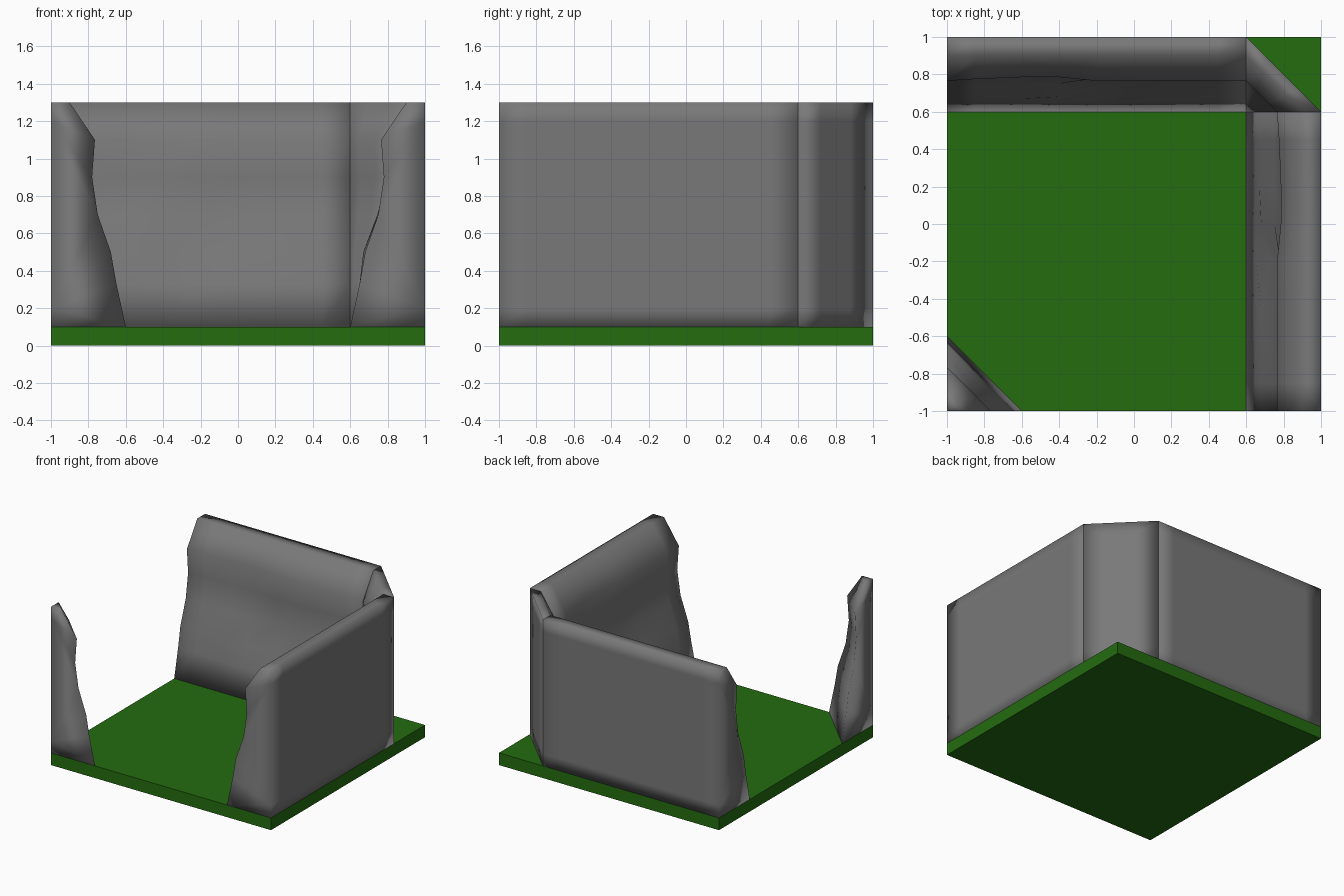
import bpy, bmesh
from mathutils import Matrix, Vector

if "Cube" in bpy.data.objects:
    bpy.data.objects.remove(bpy.data.objects["Cube"])


def material(name, rgb):
    m = bpy.data.materials.new(name)
    m.diffuse_color = (*rgb, 1)
    m.use_nodes = True
    m.node_tree.nodes["Principled BSDF"].inputs["Base Color"].default_value = m.diffuse_color
    return m


GRASS = material("grass green", (0.017, 0.15, 0.005))
ROCK = material("rock grey", (0.19, 0.19, 0.19))

# Cliff cross-section: (inset from the foot line, height); outer side sits at 0.4
PROFILE = [(0, 0.1), (0.05, 0.33), (0.08, 0.5), (0.15, 0.7), (0.18, 0.9),
           (0.165, 1.1), (0.3, 1.3), (0.4, 1.3), (0.4, 1.2), (0.4, 0.2), (0.4, 0.1)]


def section(origin, direction, mid=0.0, lip=0.0):
    """Place the profile at a foot point, running outwards along a direction."""
    shift = {2: mid, 3: mid / 2, 4: lip, 5: lip}
    o, d = Vector((*origin, 0)), Vector((*direction, 0))
    return [o + d * (u + shift.get(i, 0)) + Vector((0, 0, z))
            for i, (u, z) in enumerate(PROFILE)]


def loft(name, sections, matrix=Matrix()):
    """Skin the sections, cap both ends and shade smooth."""
    bm = bmesh.new()
    rings = [[bm.verts.new(matrix @ p) for p in s] for s in sections]
    n = len(PROFILE)
    for a, b in zip(rings, rings[1:]):
        for i in range(n):
            bm.faces.new((a[i], a[(i + 1) % n], b[(i + 1) % n], b[i]))
    bm.faces.new(rings[0])
    bm.faces.new(rings[-1][::-1])
    bmesh.ops.remove_doubles(bm, verts=bm.verts, dist=1e-4)
    bmesh.ops.triangulate(bm, faces=[f for f in bm.faces if len(f.verts) > 4])
    bmesh.ops.recalc_face_normals(bm, faces=bm.faces)
    for f in bm.faces:
        f.smooth = True
    me = bpy.data.meshes.new(name)
    bm.to_mesh(me)
    bm.free()
    me.materials.append(ROCK)
    ob = bpy.data.objects.new(name, me)
    bpy.context.collection.objects.link(ob)
    return ob


# Grass slab
bpy.ops.mesh.primitive_cube_add(size=1, location=(0, 0, 0.05))
slab = bpy.context.object
slab.name = "grass_slab"
slab.scale = (2, 2, 0.1)
slab.data.materials.append(GRASS)

# Straight cliffs: stations along the wall (x, mid offset, lip offset)
STATIONS = [(-1, 0, 0), (-0.85, 0, 0.01), (-0.6, -0.01, 0.02), (-0.4, 0, 0.02),
            (-0.2, 0.05, 0), (0.05, 0, 0), (0.45, 0, 0), (0.6, 0, 0)]
wall = [section((x, 0.6), (0, 1), mid, lip) for x, mid, lip in STATIONS]
loft("back_cliff", wall)
turn = Matrix.Translation((0, -0.4, 0)) @ Matrix.Rotation(-1.5707963, 4, 'Z')
loft("right_cliff", wall, turn)

# Inner corner cliff: both ends share one foot point, the outside is a diagonal
ends = section((0.6, 0.6), (0, 1)), section((0.6, 0.6), (1, 0))
loft("inner_corner_cliff", [[a.lerp(b, t) for a, b in zip(*ends)] for t in (0, 0.3, 0.7, 1)])

# Outer corner cliff: both ends share the upright edge at the front left
ends = section((-1, -0.6), (0, -1)), section((-0.6, -1), (-1, 0))
loft("outer_corner_cliff", [[a.lerp(b, t) for a, b in zip(*ends)] for t in (0, 0.5, 1)])
